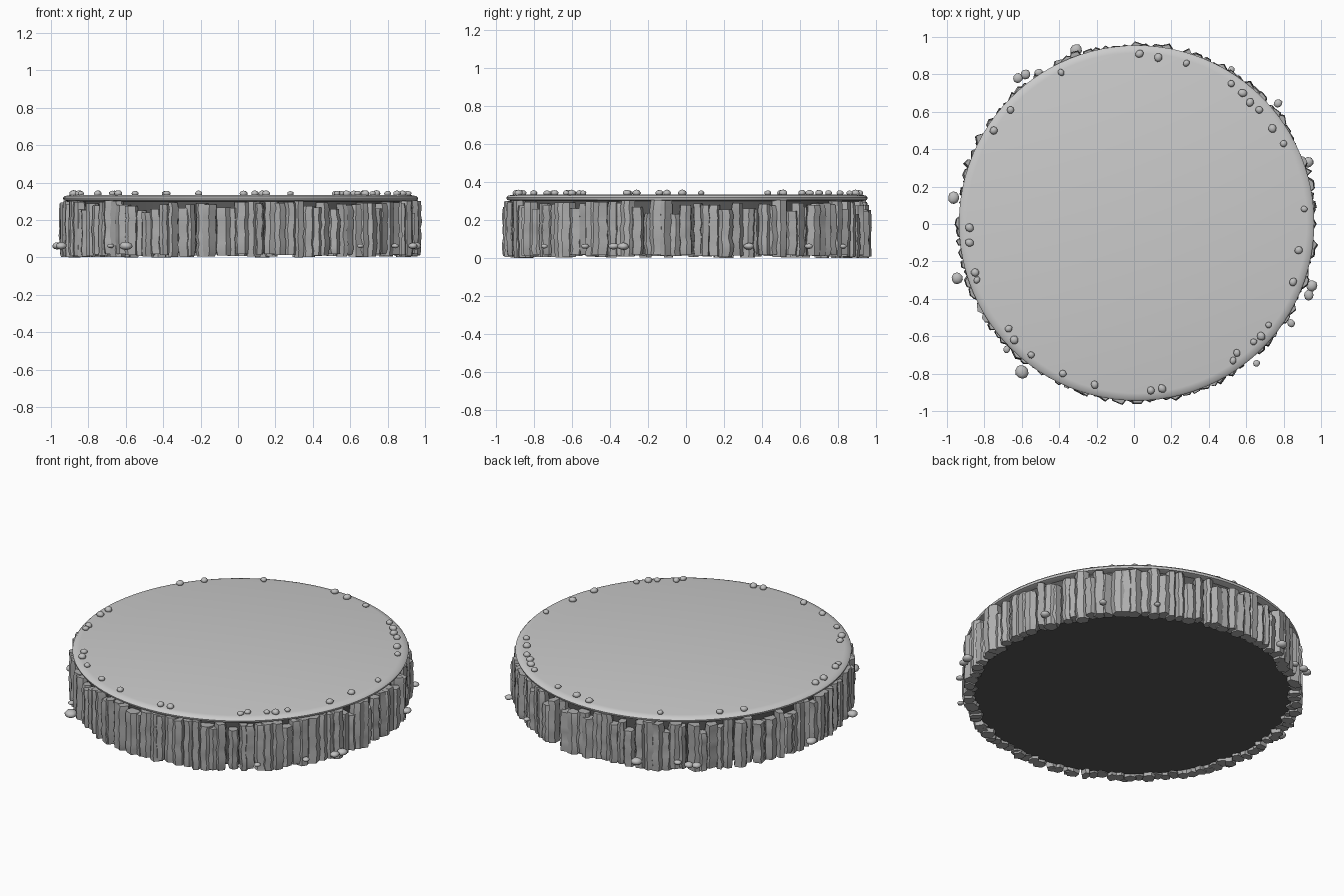
import bpy
import bmesh
import random
from math import cos, sin, pi, radians
from mathutils import Vector

random.seed(7)
if "Cube" in bpy.data.objects:
    bpy.data.objects.remove(bpy.data.objects["Cube"])

CENTRE = Vector((0.014, 0.005, 0))


def make_material(name, value):
    mat = bpy.data.materials.new(name)
    mat.use_nodes = True
    colour = (value, value, value, 1)
    mat.diffuse_color = colour
    mat.node_tree.nodes["Principled BSDF"].inputs["Base Color"].default_value = colour
    return mat


TOP = make_material("light grey ground", 0.6)
ROCK = make_material("grey rock", 0.42)
DARK = make_material("dark grey core", 0.1)
PEBBLE = make_material("pale grey pebble", 0.52)


def finish(bm, name, mat, angle):
    bmesh.ops.recalc_face_normals(bm, faces=bm.faces)
    mesh = bpy.data.meshes.new(name)
    bm.to_mesh(mesh)
    bm.free()
    mesh.materials.append(mat)
    obj = bpy.data.objects.new(name, mesh)
    bpy.context.collection.objects.link(obj)
    bpy.ops.object.select_all(action="DESELECT")
    obj.select_set(True)
    bpy.context.view_layer.objects.active = obj
    bpy.ops.object.shade_smooth_by_angle(angle=radians(angle))
    return obj


def loft(bm, rings):
    """Skin a list of closed point rings and cap both ends."""
    loops = [[bm.verts.new(p) for p in ring] for ring in rings]
    for low, high in zip(loops, loops[1:]):
        for i in range(len(low)):
            j = (i + 1) % len(low)
            bm.faces.new((low[i], low[j], high[j], high[i]))
    bm.faces.new(loops[0][::-1])
    bm.faces.new(loops[-1])


def turned_disc(name, profile, mat, angle):
    bm = bmesh.new()
    sides = 96
    loft(bm, [[CENTRE + Vector((r * cos(2 * pi * i / sides), r * sin(2 * pi * i / sides), z))
               for i in range(sides)] for r, z in profile])
    return finish(bm, name, mat, angle)


# Ground slab with a softened lip, over a recessed core
turned_disc("ground_slab", [(0.925, 0.3), (0.946, 0.306), (0.95, 0.318),
                            (0.94, 0.328), (0.91, 0.334)], TOP, 40)
turned_disc("core", [(0.9, 0.025), (0.905, 0.301)], DARK, 30)


# Ring of wavy rock columns
def add_column(bm, angle, half_width, depth, bottom, top, radius):
    out = Vector((cos(angle), sin(angle), 0))
    side = Vector((-sin(angle), cos(angle), 0))
    sides = random.choice((5, 6, 6, 7))
    turn = random.uniform(0, pi)
    section = []
    for i in range(sides):
        a = turn + 2 * pi * (i + random.uniform(-0.2, 0.2)) / sides
        section.append(out * depth * cos(a) + side * half_width * sin(a))
    rings = []
    levels = 8
    for k in range(levels + 1):
        t = k / levels
        # Sway and swell slightly along the height
        sway = CENTRE + out * (radius + random.uniform(-0.003, 0.003)) \
            + side * random.uniform(-0.004, 0.004)
        swell = random.uniform(0.95, 1.05) * (0.93 if k in (0, levels) else 1)
        height = Vector((0, 0, bottom + (top - bottom) * t))
        rings.append([sway + p * swell + height for p in section])
    loft(bm, rings)


columns = bmesh.new()
COUNT = 112
for n in range(COUNT):
    angle = 2 * pi * (n + random.uniform(-0.3, 0.3)) / COUNT
    dip = random.choice((0, 0, 0, 0.02, 0.045))
    add_column(columns, angle, random.uniform(0.026, 0.046), random.uniform(0.034, 0.046),
               random.uniform(0, 0.02), random.uniform(0.275, 0.306) - dip,
               random.uniform(0.912, 0.936))
finish(columns, "rock_columns", ROCK, 32)


# Rounded pebbles
def add_pebble(bm, x, y, z, size, flat):
    made = bmesh.ops.create_icosphere(bm, subdivisions=2, radius=1)["verts"]
    spin = random.uniform(0, pi)
    long_axis = size * random.uniform(1, 1.2)
    for v in made:
        p = v.co * random.uniform(0.93, 1.05)
        px, py = p.x * long_axis, p.y * size
        v.co = (x + px * cos(spin) - py * sin(spin),
                y + px * sin(spin) + py * cos(spin), z + p.z * size * flat)


TOP_SPOTS = [
    (0.03, 0.91), (0.13, 0.89), (0.28, 0.86), (0.52, 0.75), (0.58, 0.70), (0.62, 0.65),
    (0.67, 0.61), (0.74, 0.51), (0.80, 0.43), (0.91, 0.08), (0.88, -0.14), (0.85, -0.31),
    (0.72, -0.54), (0.68, -0.60), (0.64, -0.63), (0.55, -0.69), (0.53, -0.73), (0.15, -0.88),
    (0.09, -0.89), (-0.21, -0.86), (-0.38, -0.80), (-0.55, -0.70), (-0.64, -0.62),
    (-0.67, -0.56), (-0.84, -0.30), (-0.85, -0.26), (-0.88, -0.10), (-0.88, -0.02),
    (-0.75, 0.50), (-0.66, 0.61), (-0.39, 0.81)]
top_pebbles = bmesh.new()
for x, y in TOP_SPOTS:
    add_pebble(top_pebbles, x, y, 0.342, random.uniform(0.016, 0.023), 0.8)
finish(top_pebbles, "top_pebbles", PEBBLE, 45)

# Pebbles lodged low against the wall: x, y, size
WALL_SPOTS = [
    (-0.965, 0.14, 0.03), (-0.945, -0.29, 0.031), (-0.6, -0.79, 0.035), (0.95, -0.33, 0.03),
    (0.935, -0.38, 0.026), (0.84, -0.53, 0.02), (0.655, -0.745, 0.018), (0.93, 0.33, 0.028),
    (0.77, 0.645, 0.022), (0.52, 0.825, 0.018), (-0.31, 0.93, 0.032), (-0.62, 0.78, 0.026),
    (-0.58, 0.80, 0.026), (-0.68, -0.67, 0.018), (-0.51, 0.81, 0.02)]
wall_pebbles = bmesh.new()
for x, y, size in WALL_SPOTS:
    add_pebble(wall_pebbles, x, y, 0.062, size, 0.65)
finish(wall_pebbles, "wall_pebbles", PEBBLE, 45)
